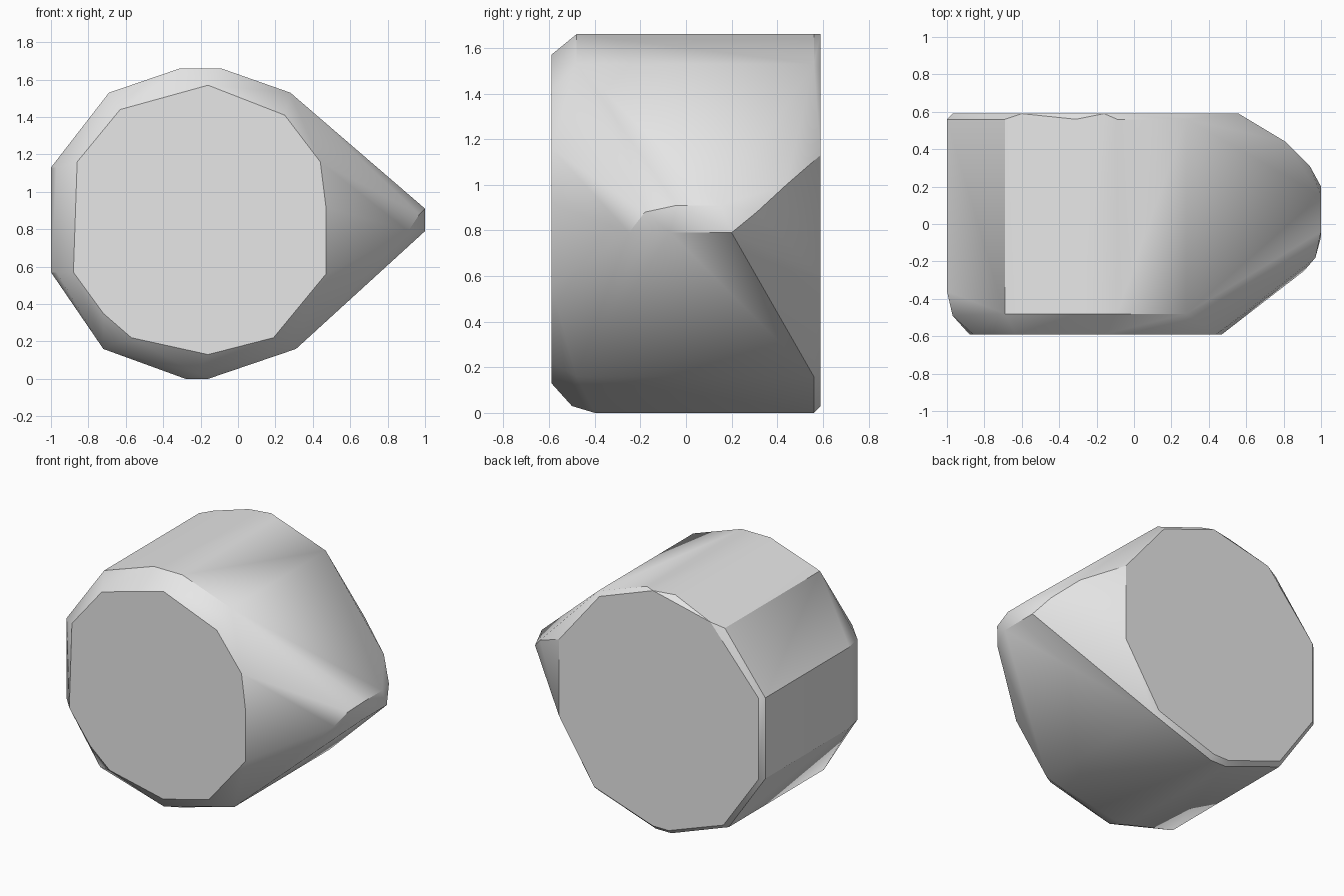
import bpy
import bmesh
from math import radians

# Remove the default object
default = bpy.data.objects.get("Cube")
if default:
    bpy.data.objects.remove(default, do_unlink=True)


def flat_material(name, colour):
    material = bpy.data.materials.new(name)
    material.use_nodes = True
    material.diffuse_color = colour
    shader = next(n for n in material.node_tree.nodes if n.type == "BSDF_PRINCIPLED")
    shader.inputs["Base Color"].default_value = colour
    return material


def section(profile, y):
    """Place an (x, z) profile at a given depth."""
    return [(x, y, z) for x, z in profile]


def hull_object(name, points, material):
    """Wrap one faceted convex solid around the points."""
    bm = bmesh.new()
    for point in points:
        bm.verts.new(point)
    result = bmesh.ops.convex_hull(bm, input=bm.verts[:])
    spare = {v for key in ("geom_interior", "geom_unused") for v in result[key]
             if isinstance(v, bmesh.types.BMVert)}
    bmesh.ops.delete(bm, geom=list(spare), context="VERTS")
    bmesh.ops.dissolve_limit(bm, angle_limit=radians(0.5), verts=bm.verts[:], edges=bm.edges[:])
    bmesh.ops.recalc_face_normals(bm, faces=bm.faces[:])
    mesh = bpy.data.meshes.new(name)
    bm.to_mesh(mesh)
    bm.free()
    mesh.materials.append(material)
    obj = bpy.data.objects.new(name, mesh)
    bpy.context.collection.objects.link(obj)
    return obj


# Drum cross-sections, grouped by side
left_side = [(-1, .57), (-1, 1.13)]
top_side = [(-.69, 1.53), (-.31, 1.66), (-.09, 1.66), (.28, 1.53)]
low_sides = [(-.72, .16), (.31, .16)]
underside = [(-.28, 0), (-.16, 0)]
outline = left_side + top_side + low_sides + underside

# Flat front cap
front_cap = [(-.16, 1.57), (.25, 1.41), (.44, 1.16), (.47, .92), (.47, .56),
             (.19, .22), (-.16, .13), (-.57, .22), (-.72, .35),
             (-.88, .57), (-.86, 1.16), (-.63, 1.44)]

# Flat back cap, with a slight bevel and two corners reaching the rim
back_cap = [(-.97, .57), (-.97, 1.13), (-.6, 1.56), (-.16, 1.66), (.25, 1.51),
            (.56, 1.13), (.56, .6), (.29, .18), (-.16, .03), (-.28, .03), (-.7, .18)]

body = section(outline, .56) + section(front_cap, -.59) + section(back_cap, .59)

# Front shoulder bevels
body += section(top_side + low_sides, -.48)
body += section(left_side, -.36)
body += section([(x + .03, z) for x, z in left_side], -.49)
body += section(underside, -.4)
body += section([(-.22, .03)], -.5)

# Rounded blunt nose on the left side
body += [(1, -.04, .91), (1, .15, .91), (1, -.07, .79), (1, .2, .79),
         (.97, -.18, .88), (.91, -.25, .79), (.94, .31, .88), (.81, .44, 1)]

grey = flat_material("light grey", (.8, .8, .8, 1))
stone = hull_object("faceted_body", body, grey)

# Smooth the shallow facets and keep the cap rims crisp
bpy.ops.object.select_all(action="DESELECT")
stone.select_set(True)
bpy.context.view_layer.objects.active = stone
bpy.ops.object.shade_smooth_by_angle(angle=radians(30))
